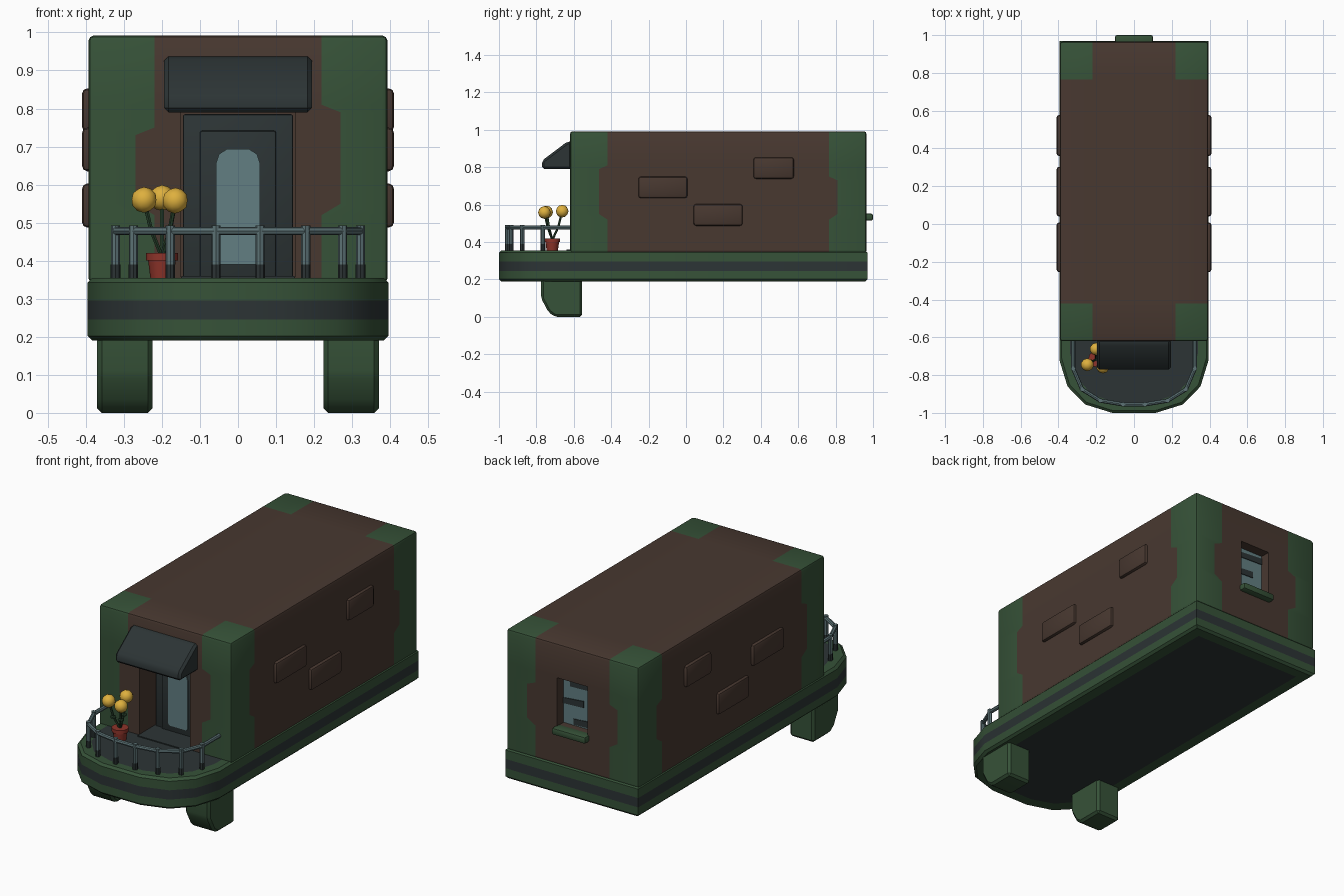
import bpy, bmesh, math
from mathutils import Vector, Matrix

if "Cube" in bpy.data.objects:
    bpy.data.objects.remove(bpy.data.objects["Cube"])


def mat(name, r, g, b):
    lin = [(c / 255 / 12.92) if c < 10 else ((c / 255 + 0.055) / 1.055) ** 2.4 for c in (r, g, b)]
    m = bpy.data.materials.new(name)
    m.diffuse_color = (*lin, 1)
    m.use_nodes = True
    m.node_tree.nodes["Principled BSDF"].inputs["Base Color"].default_value = m.diffuse_color
    return m


BROWN = mat("brown_wall", 72, 56, 48)
GREEN = mat("green_trim", 54, 82, 56)
DARK = mat("dark_slate", 44, 52, 53)
GLASS = mat("window_glass", 98, 126, 130)
STEEL = mat("rail_steel", 92, 114, 117)
YELLOW = mat("flower_yellow", 222, 176, 62)
RED = mat("pot_red", 142, 52, 42)
LEAF = mat("stem_green", 40, 66, 44)


def finish(name, bm, *mats):
    bmesh.ops.recalc_face_normals(bm, faces=bm.faces[:])
    me = bpy.data.meshes.new(name)
    bm.to_mesh(me)
    bm.free()
    for m in mats:
        me.materials.append(m)
    ob = bpy.data.objects.new(name, me)
    bpy.context.collection.objects.link(ob)
    return ob


def bevel(bm, w, seg=2):
    bmesh.ops.bevel(bm, geom=bm.edges[:], offset=w, segments=seg, profile=0.5, affect='EDGES')


def box_bm(x0, x1, y0, y1, z0, z1, w=0.0):
    bm = bmesh.new()
    bmesh.ops.create_cube(bm, size=1)
    for v in bm.verts:
        v.co = ((x0 + x1) / 2 + v.co.x * (x1 - x0), (y0 + y1) / 2 + v.co.y * (y1 - y0),
                (z0 + z1) / 2 + v.co.z * (z1 - z0))
    if w:
        bevel(bm, w)
    return bm


def box(name, m, *dims, w=0.0):
    return finish(name, box_bm(*dims, w), m)


def prism(name, m, pts, axis, a, b, w=0.0):
    """Extrude a profile along x (points are y,z) or along y (points are x,z)."""
    bm = bmesh.new()
    put = (lambda p, t: (t, *p)) if axis == 'x' else (lambda p, t: (p[0], t, p[1]))
    f = bm.faces.new([bm.verts.new(put(p, a)) for p in pts])
    r = bmesh.ops.extrude_face_region(bm, geom=[f], use_keep_orig=True)
    d = Vector((b - a, 0, 0) if axis == 'x' else (0, b - a, 0))
    bmesh.ops.translate(bm, vec=d, verts=[v for v in r['geom'] if isinstance(v, bmesh.types.BMVert)])
    bmesh.ops.recalc_face_normals(bm, faces=bm.faces[:])
    if w:
        bevel(bm, w, 1)
    return finish(name, bm, m)


def rod(name, m, p, q, r1, r2=None, sides=8):
    p, q = Vector(p), Vector(q)
    bm = bmesh.new()
    rot = (q - p).to_track_quat('Z', 'Y').to_matrix().to_4x4()
    bmesh.ops.create_cone(bm, cap_ends=True, segments=sides, radius1=r1, radius2=r2 or r1,
                          depth=(q - p).length, matrix=Matrix.Translation((p + q) / 2) @ rot)
    return finish(name, bm, m)


def ball(name, m, c, size, sub=2):
    bm = bmesh.new()
    bmesh.ops.create_icosphere(bm, subdivisions=sub, radius=1,
                               matrix=Matrix.Translation(c) @ Matrix.Diagonal((*size, 1)))
    return finish(name, bm, m)


# Base: rounded-front outline lofted through levels, with stripe and inset caps
half = [(0.395, 0.97), (0.395, -0.72), (0.352, -0.86), (0.26, -0.955), (0.115, -1.0)]
outline = half + [(-x, y) for x, y in reversed(half)]
levels = [(0.19, 0.07), (0.19, 0.012), (0.202, 0), (0.245, 0), (0.295, 0), (0.343, 0), (0.355, 0.012), (0.355, 0.055)]
bm = bmesh.new()
rings = [[bm.verts.new((x * (1 - d / 0.395), y * (1 - d), z)) for x, y in outline] for z, d in levels]
n = len(outline)
for k in range(len(rings) - 1):
    for i in range(n):
        j = (i + 1) % n
        f = bm.faces.new((rings[k][i], rings[k][j], rings[k + 1][j], rings[k + 1][i]))
        f.material_index = 1 if k == 3 else 0
for ring in (rings[0], rings[-1]):
    bm.faces.new(ring).material_index = 1
finish("base", bm, GREEN, DARK)

# Cabin: bevelled box cut on a grid, green corners, notched trim, door and window recesses
bm = box_bm(-0.393, 0.393, -0.62, 0.965, 0.34, 0.992, 0.014)
cuts = [('x', s * x) for x in (0.09, 0.15, 0.22) for s in (-1, 1)] + [('y', -0.42), ('y', 0.765)]
cuts += [('z', z) for z in (0.357, 0.52, 0.55, 0.73, 0.75, 0.79, 0.81)]
for ax, t in cuts:
    nrm = Vector([float(ax == a) for a in 'xyz'])
    bmesh.ops.bisect_plane(bm, geom=bm.verts[:] + bm.edges[:] + bm.faces[:], dist=1e-5,
                           plane_co=nrm * t, plane_no=nrm)
for f in bm.faces:
    c = f.calc_center_median()
    f.material_index = int(abs(c.x) > 0.22 and (c.y < -0.42 or c.y > 0.765))
for v in bm.verts:
    x, y, z = v.co
    tall = y < 0 and x > 0 or abs(x) > 0.38 and y < 0
    if 0.54 < z < (0.8 if tall else 0.74):
        if abs(abs(x) - 0.22) < 1e-3:
            v.co.x = math.copysign(0.27, x)
        elif abs(y + 0.42) < 1e-3:
            v.co.y = -0.465
        elif abs(y - 0.765) < 1e-3:
            v.co.y = 0.81
for side, hw, z0, z1, depth in ((-1, 0.15, 0.357, 0.79, 0.15), (1, 0.09, 0.55, 0.81, 0.06)):
    bm.normal_update()
    faces = [f for f in bm.faces if f.normal.y * side > 0.9
             and abs(f.calc_center_median().x) < hw and z0 < f.calc_center_median().z < z1]
    r = bmesh.ops.extrude_face_region(bm, geom=faces)
    bmesh.ops.translate(bm, vec=(0, -side * depth, 0),
                        verts=[v for v in r['geom'] if isinstance(v, bmesh.types.BMVert)])
    old = [f for f in faces if f.is_valid]
    if old:
        bmesh.ops.delete(bm, geom=old, context='FACES')
finish("cabin", bm, BROWN, GREEN)

# Door with frame, panel and rounded glass
box("door_floor", DARK, -0.149, 0.149, -0.64, -0.47, 0.345, 0.36)
box("door_frame", DARK, -0.145, 0.145, -0.495, -0.468, 0.355, 0.785, w=0.006)
box("door_panel", DARK, -0.1, 0.1, -0.505, -0.48, 0.355, 0.742, w=0.006)
hg = [(0.05, 0.39), (0.058, 0.40), (0.058, 0.655), (0.05, 0.68), (0.03, 0.693)]
prism("door_glass", GLASS, hg + [(-x, z) for x, z in reversed(hg)], 'y', -0.51, -0.502)

# Back window with reflections and sill
box("back_glass", GLASS, -0.09, 0.09, 0.9, 0.91, 0.55, 0.81)
for z, x0, x1 in ((0.575, -0.09, 0.03), (0.675, -0.03, 0.09), (0.775, -0.09, 0.05)):
    prism("glass_shade", DARK, [(x0, z - 0.015), (x1, z - 0.02), (x1, z + 0.01), (x0, z + 0.02)], 'y', 0.909, 0.914)
box("window_sill", GREEN, -0.1, 0.1, 0.94, 1.0, 0.515, 0.552, w=0.01)

# Awning over the door
prism("awning", DARK, [(-0.61, 0.79), (-0.77, 0.79), (-0.77, 0.835), (-0.635, 0.937), (-0.61, 0.937)],
      'x', -0.195, 0.195, 0.012)

# Raised wall blocks and front legs on both sides
leg = [(-0.775, 0.21), (-0.775, 0.1), (-0.735, 0.025), (-0.70, 0.0), (-0.555, 0.0), (-0.555, 0.21)]
for s in (-1, 1):
    for y0, y1, z0, z1 in ((-0.255, 0.008, 0.635, 0.75), (0.04, 0.303, 0.487, 0.603), (0.36, 0.577, 0.738, 0.853)):
        xs = sorted((s * 0.37, s * 0.41))
        box("wall_block", BROWN, *xs, y0, y1, z0, z1, w=0.014)
    prism("front_leg", GREEN, leg, 'x', *sorted((s * 0.225, s * 0.37)), 0.012)

# Railing with posts
hr = [(0.322, -0.61), (0.322, -0.765), (0.275, -0.875), (0.178, -0.935), (0.058, -0.955)]
path = hr + [(-x, y) for x, y in reversed(hr)]
for (ax, ay), (bx, by) in zip(path, path[1:]):
    rod("rail", STEEL, (ax, ay, 0.478), (bx, by, 0.478), 0.011)
for x, y in path[1:-1]:
    rod("rail_post", STEEL, (x, y, 0.388), (x, y, 0.492), 0.012)
    rod("post_foot", DARK, (x, y, 0.35), (x, y, 0.39), 0.0125)

# Flower pot with three blooms
px, py = -0.2, -0.715
rod("pot", RED, (px, py, 0.352), (px, py, 0.405), 0.03, 0.037, 12)
rod("pot_rim", RED, (px, py, 0.4), (px, py, 0.42), 0.042, 0.042, 12)
for x, y, z in ((-0.247, -0.745, 0.56), (-0.2, -0.662, 0.565), (-0.165, -0.757, 0.558)):
    mid = (px + (x - px) * 0.6, py + (y - py) * 0.6, 0.48)
    rod("stem", LEAF, (px, py, 0.41), mid, 0.006, sides=6)
    rod("stem", LEAF, mid, (x, y, z), 0.006, sides=6)
    ball("leaf", LEAF, (mid[0], mid[1], 0.475), (0.017, 0.017, 0.008), 1)
    ball("bloom", YELLOW, (x, y, z), (0.034, 0.034, 0.034))

# Smooth shading with sharp corners
for ob in bpy.data.objects:
    ob.select_set(True)
    bpy.context.view_layer.objects.active = ob
bpy.ops.object.shade_smooth_by_angle(angle=math.radians(32))
